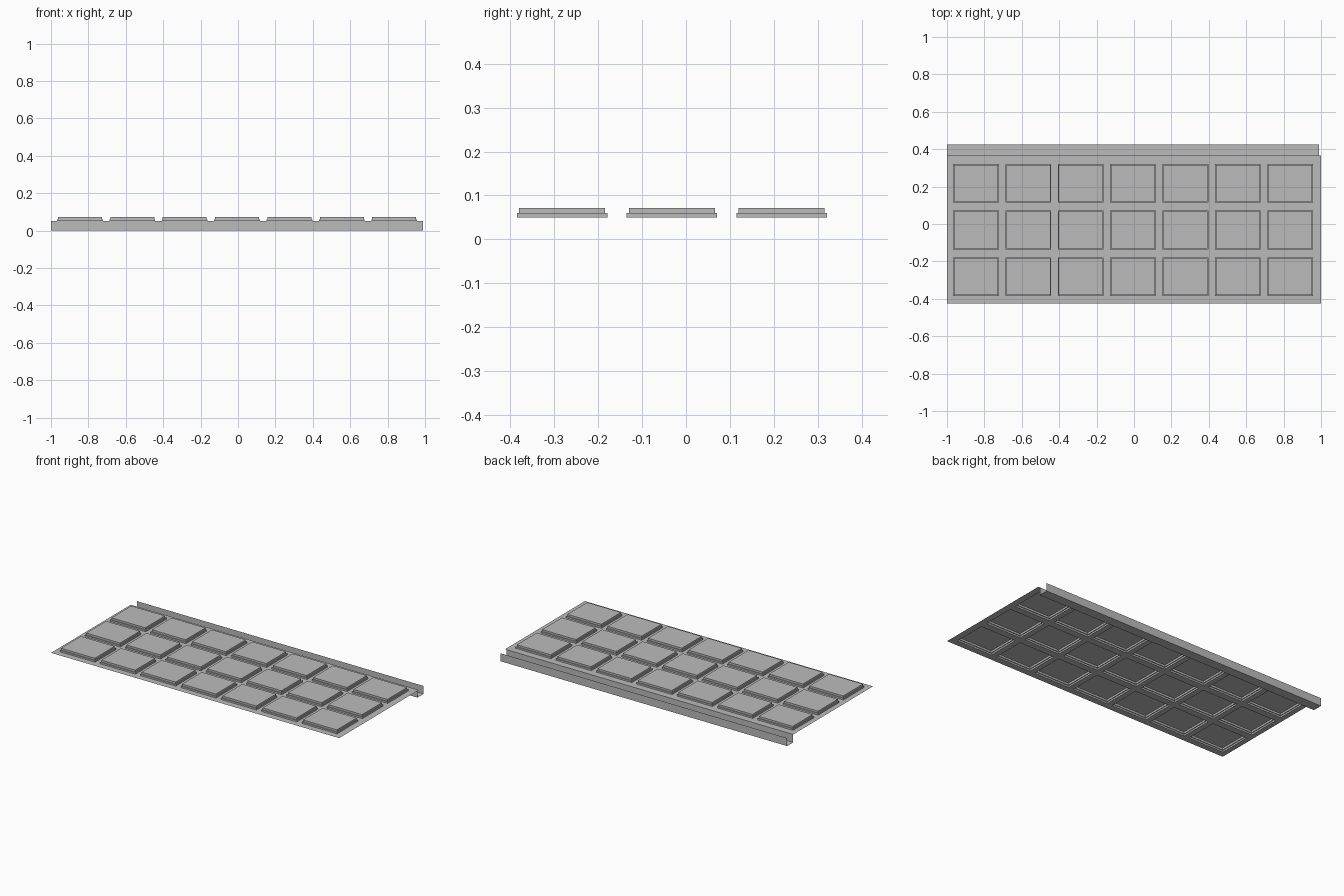
import bpy, bmesh

if "Cube" in bpy.data.objects:
    bpy.data.objects.remove(bpy.data.objects["Cube"], do_unlink=True)

# Single flat grey
GREY = (0.5, 0.5, 0.5, 1)
grey = bpy.data.materials.new("plain grey")
grey.use_nodes = True
grey.diffuse_color = GREY
grey.node_tree.nodes["Principled BSDF"].inputs["Base Color"].default_value = GREY

# Layout of the raised panels on the sheet
SHEET_Z, LEDGE_Z, TOP_Z = 0.05, 0.06, 0.072
LEDGE = 0.005
HALF_X, HALF_Y = 0.1225, 0.103
columns = [-0.005 + 0.28 * i for i in range(-3, 4)]
rows = [-0.032 + 0.25 * j for j in range(-1, 2)]
BACK, CHANNEL_BACK = 0.365, 0.425


def finish(name, bm):
    bmesh.ops.remove_doubles(bm, verts=bm.verts, dist=0.0001)
    mesh = bpy.data.meshes.new(name)
    bm.to_mesh(mesh)
    bm.free()
    mesh.materials.append(grey)
    obj = bpy.data.objects.new(name, mesh)
    bpy.context.collection.objects.link(obj)
    return obj


def cuts(start, centres, half, end):
    edges = [e for c in centres for e in (c - half, c + half)]
    return [start] + edges + [end]


def ring(bm, x, y, half_x, half_y, z):
    corners = ((-1, -1), (1, -1), (1, 1), (-1, 1))
    return [bm.verts.new((x + sx * half_x, y + sy * half_y, z)) for sx, sy in corners]


# Thin sheet, open beneath every raised panel
bm = bmesh.new()
xs = cuts(-1, columns, HALF_X, 1)
ys = cuts(-CHANNEL_BACK, rows, HALF_Y, BACK)
grid = [[bm.verts.new((x, y, SHEET_Z)) for y in ys] for x in xs]
for i in range(len(xs) - 1):
    for j in range(len(ys) - 1):
        if not (i % 2 and j % 2):
            bm.faces.new((grid[i][j], grid[i + 1][j], grid[i + 1][j + 1], grid[i][j + 1]))
finish("sheet", bm)

# Hollow stepped panels: low wall, narrow ledge, upper wall and flat top
bm = bmesh.new()
for x in columns:
    for y in rows:
        rings = [ring(bm, x, y, HALF_X - inset, HALF_Y - inset, z)
                 for inset, z in ((0, SHEET_Z), (0, LEDGE_Z), (LEDGE, LEDGE_Z), (LEDGE, TOP_Z))]
        for low, high in zip(rings, rings[1:]):
            for k in range(4):
                n = (k + 1) % 4
                bm.faces.new((low[k], low[n], high[n], high[k]))
        bm.faces.new(rings[-1])
finish("raised_panels", bm)

# Open U channel along the back edge
bm = bmesh.new()
profile = [(BACK, SHEET_Z), (BACK, 0), (CHANNEL_BACK, 0), (CHANNEL_BACK, SHEET_Z)]
left, right = [[bm.verts.new((x, y, z)) for y, z in profile] for x in (0.99, -1)]
for k in range(3):
    bm.faces.new((left[k], left[k + 1], right[k + 1], right[k]))
finish("back_channel", bm)
